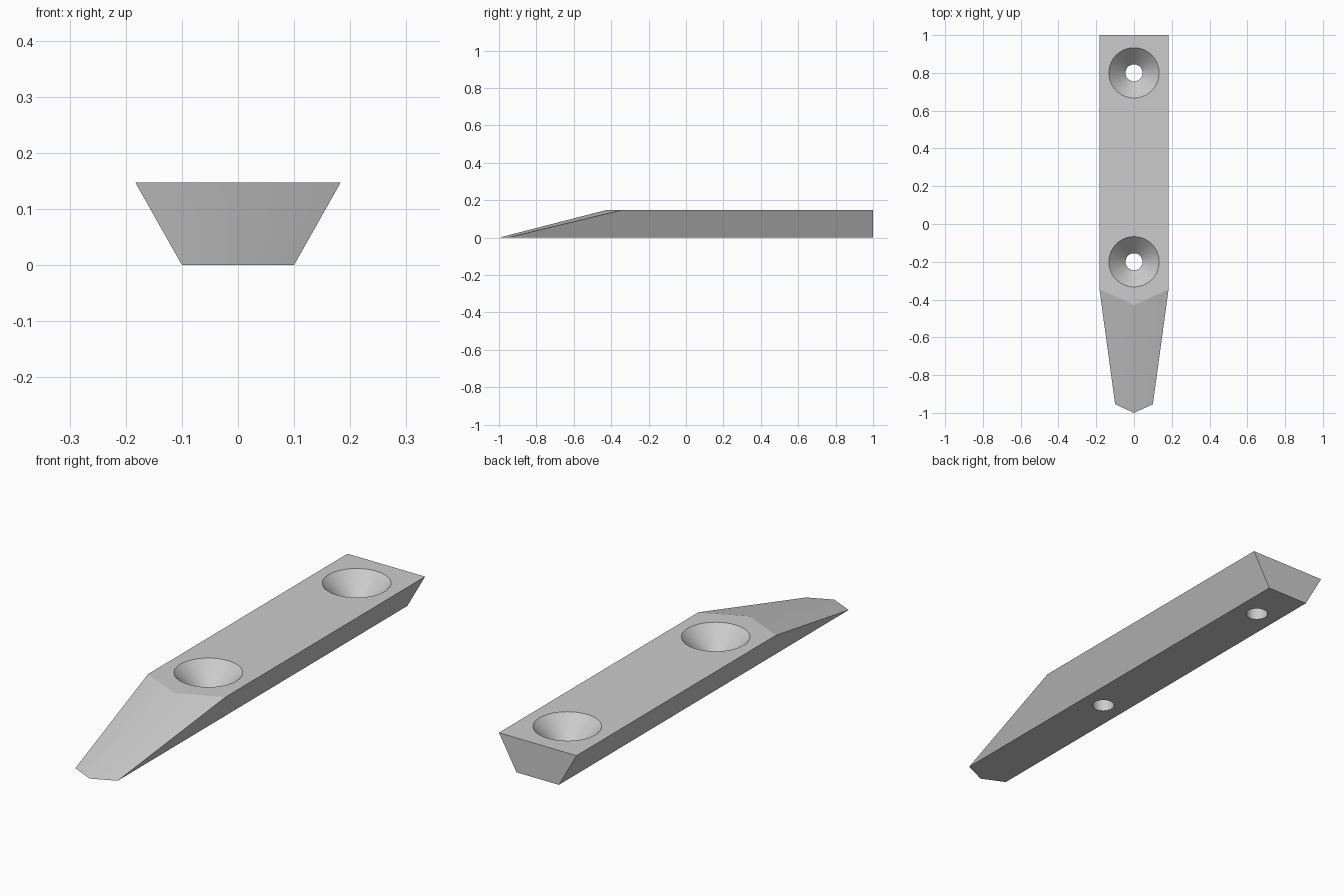
import bpy, bmesh, math
from mathutils import Vector

old = bpy.data.objects.get("Cube")
if old:
    bpy.data.objects.remove(old, do_unlink=True)

HEIGHT = 0.147
TOP, BOTTOM = 0.183, 0.1          # half widths of the dovetail section
RIM, BORE = 0.133, 0.045          # countersink and bore radii

grey = bpy.data.materials.new("plain grey")
grey.use_nodes = True
grey.diffuse_color = (0.6, 0.6, 0.6, 1)
grey.node_tree.nodes["Principled BSDF"].inputs["Base Color"].default_value = (0.6, 0.6, 0.6, 1)


def make_object(name, bm):
    bmesh.ops.recalc_face_normals(bm, faces=bm.faces)
    mesh = bpy.data.meshes.new(name)
    bm.to_mesh(mesh)
    bm.free()
    mesh.materials.append(grey)
    obj = bpy.data.objects.new(name, mesh)
    bpy.context.collection.objects.link(obj)
    return obj


# Dovetail bar: trapezoid section extruded along y
bm = bmesh.new()
section = [(-BOTTOM, 0), (BOTTOM, 0), (TOP, HEIGHT), (-TOP, HEIGHT)]
face = bm.faces.new([bm.verts.new((x, 1, z)) for x, z in section])
extruded = bmesh.ops.extrude_face_region(bm, geom=[face])["geom"]
ends = [v for v in extruded if isinstance(v, bmesh.types.BMVert)]
bmesh.ops.translate(bm, verts=ends, vec=(0, -2.2, 0))

# Pointed wedge nose: two mirrored sloping cuts
for side in (-1, 1):
    cut = bmesh.ops.bisect_plane(
        bm, geom=bm.verts[:] + bm.edges[:] + bm.faces[:], dist=1e-5,
        plane_co=(0, -1, 0), plane_no=Vector((side * 0.46, -1, 3.88)).normalized(),
        clear_outer=True)
    rim = [e for e in cut["geom_cut"] if isinstance(e, bmesh.types.BMEdge)]
    bmesh.ops.contextual_create(bm, geom=rim)
bar = make_object("dovetail_bar", bm)

# Countersunk screw holes: revolved cutter, straight bore then 45 degree cone
profile = [(0, -0.05), (BORE, -0.05), (BORE, HEIGHT - RIM + BORE),
           (RIM + 0.03, HEIGHT + 0.03), (0, HEIGHT + 0.03)]
for name, y in (("front_hole_cutter", -0.2), ("back_hole_cutter", 0.8)):
    bm = bmesh.new()
    verts = [bm.verts.new((r, y, z)) for r, z in profile]
    edges = [bm.edges.new(pair) for pair in zip(verts, verts[1:])]
    bmesh.ops.spin(bm, geom=verts + edges, cent=(0, y, 0), axis=(0, 0, 1),
                   angle=math.tau, steps=64, use_duplicate=False)
    bmesh.ops.remove_doubles(bm, verts=bm.verts, dist=1e-5)
    cutter = make_object(name, bm)
    cutter.hide_render = True
    hole = bar.modifiers.new("screw_hole", 'BOOLEAN')
    hole.operation = 'DIFFERENCE'
    hole.solver = 'EXACT'
    hole.object = cutter
    bpy.context.view_layer.objects.active = bar
    bpy.ops.object.modifier_apply(modifier=hole.name)
    bpy.data.objects.remove(cutter, do_unlink=True)

# Smooth holes and soft nose ridge, crisp edges elsewhere
bpy.ops.object.select_all(action='DESELECT')
bar.select_set(True)
bpy.context.view_layer.objects.active = bar
bpy.ops.object.shade_smooth_by_angle(angle=math.radians(14.5))
